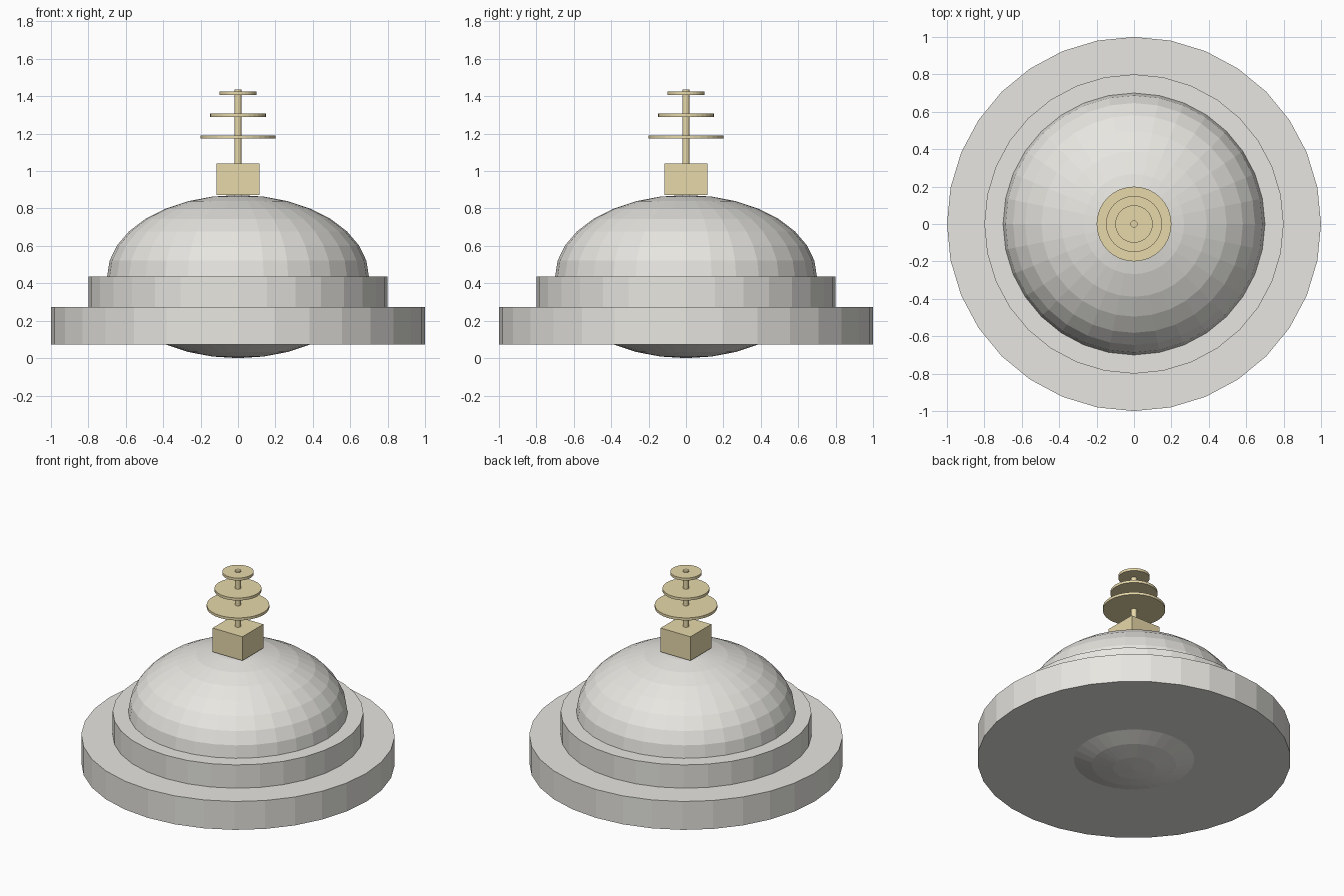
import bpy

if "Cube" in bpy.data.objects:
    bpy.data.objects.remove(bpy.data.objects["Cube"])


def material(name, rgb):
    m = bpy.data.materials.new(name)
    m.diffuse_color = (*rgb, 1)
    m.use_nodes = True
    m.node_tree.nodes["Principled BSDF"].inputs["Base Color"].default_value = m.diffuse_color
    return m


stone = material("pale_stone", (0.80, 0.79, 0.75))
gold = material("gold", (0.80, 0.69, 0.40))


def finish(name, mat):
    ob = bpy.context.object
    ob.name = name
    ob.data.materials.append(mat)
    return ob


def drum(name, radius, z0, z1, mat):
    bpy.ops.mesh.primitive_cylinder_add(
        vertices=32, radius=radius, depth=z1 - z0, location=(0, 0, (z0 + z1) / 2))
    return finish(name, mat)


# Stepped round base
drum("lower_base", 1.0, 0.072, 0.272, stone)
drum("upper_base", 0.8, 0.236, 0.436, stone)

# Flattened full sphere: its underside pokes out below the base
bpy.ops.mesh.primitive_uv_sphere_add(
    segments=32, ring_count=16, radius=1, location=(0, 0, 0.436))
dome = finish("dome", stone)
dome.scale = (0.7, 0.7, 0.436)

# Square block on the dome
bpy.ops.mesh.primitive_cube_add(size=1, location=(0, 0, 0.956))
block = finish("top_block", gold)
block.scale = (0.232, 0.232, 0.168)

# Spire with three shrinking discs
drum("spire_rod", 0.019, 1.03, 1.435, gold)
for i, r in enumerate((0.2, 0.15, 0.1)):
    z = 1.182 + 0.117 * i
    drum(f"spire_disc_{i + 1}", r, z - 0.009, z + 0.009, gold)
